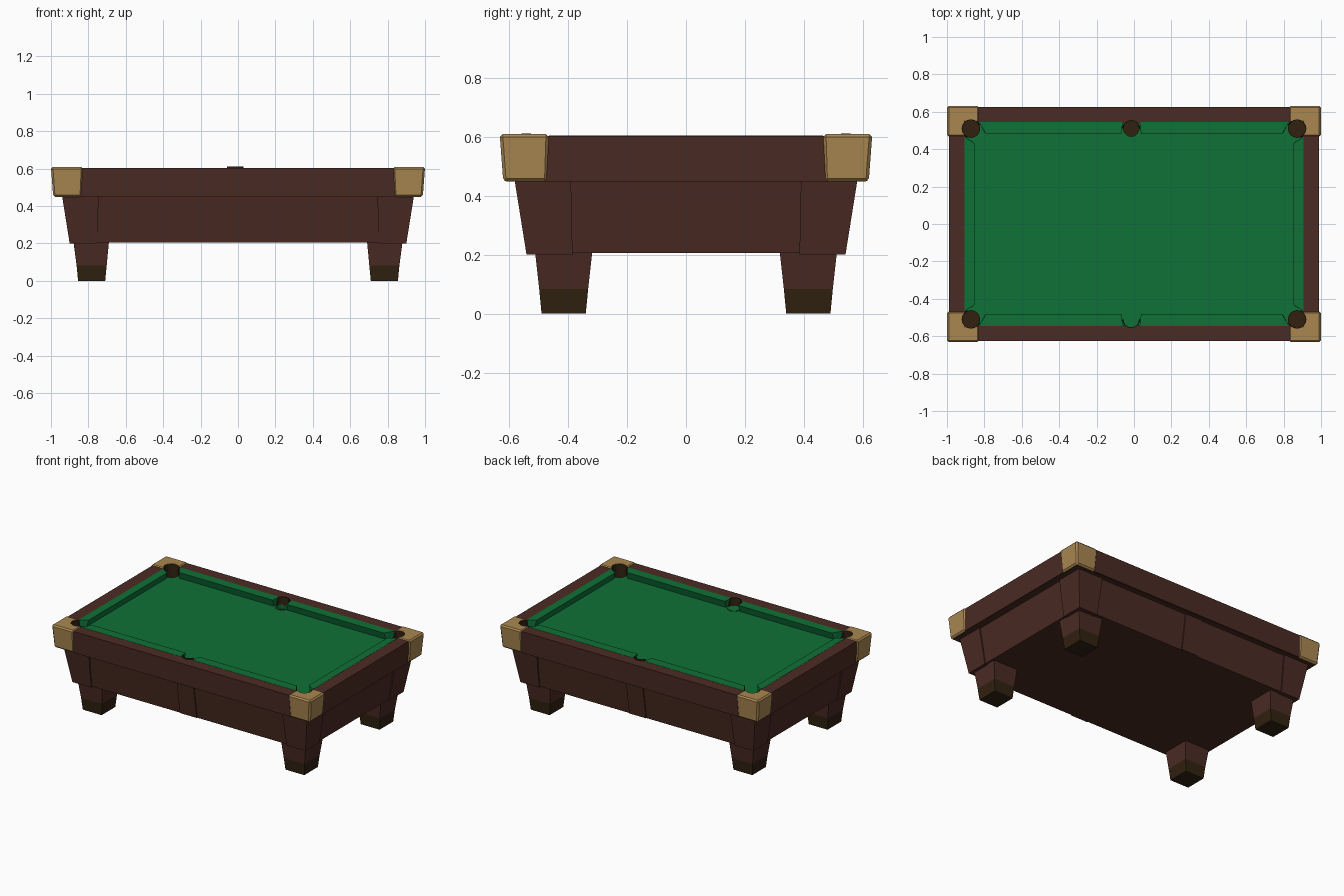
import bpy, bmesh, math

if "Cube" in bpy.data.objects:
    bpy.data.objects.remove(bpy.data.objects["Cube"])


def material(name, rgb):
    m = bpy.data.materials.new(name)
    m.diffuse_color = (*rgb, 1)
    m.use_nodes = True
    m.node_tree.nodes["Principled BSDF"].inputs["Base Color"].default_value = m.diffuse_color
    return m


WOOD = material("dark_red_wood", (0.071, 0.024, 0.017))
TAN = material("tan_corner", (0.40, 0.242, 0.083))
CLOTH = material("green_cloth", (0.0045, 0.165, 0.038))
DARK = material("dark_brown", (0.031, 0.0155, 0.0055))


def finish(name, bm, mat):
    bmesh.ops.recalc_face_normals(bm, faces=bm.faces)
    me = bpy.data.meshes.new(name)
    bm.to_mesh(me)
    bm.free()
    me.materials.append(mat)
    ob = bpy.data.objects.new(name, me)
    bpy.context.collection.objects.link(ob)
    return ob


def loft(name, low, high, z0, z1, mat, bevel=0):
    """Solid between two matching outlines."""
    bm = bmesh.new()
    a = [bm.verts.new((x, y, z0)) for x, y in low]
    b = [bm.verts.new((x, y, z1)) for x, y in high]
    bm.faces.new(a)
    bm.faces.new(b)
    n = len(a)
    for i in range(n):
        j = (i + 1) % n
        bm.faces.new((a[i], a[j], b[j], b[i]))
    ob = finish(name, bm, mat)
    if bevel:
        mod = ob.modifiers.new("bevel", 'BEVEL')
        mod.width = bevel
        mod.segments = 1
    return ob


def rect(x0, x1, y0, y1):
    return [(x0, y0), (x1, y0), (x1, y1), (x0, y1)]


def flip(pts, sx, sy):
    return [(x * sx, y * sy) for x, y in pts]


def circle(cx, cy, r, n=16):
    return [(cx + r * math.cos(2 * math.pi * i / n),
             cy + r * math.sin(2 * math.pi * i / n)) for i in range(n)]


def cut(ob, cx, cy, r):
    """Cut a round pocket hole, then remove the cutter."""
    c = loft("cutter", circle(cx, cy, r), circle(cx, cy, r), 0.462, 0.7, DARK)
    c.data.materials.clear()
    c.data.materials.append(ob.data.materials[0])
    mod = ob.modifiers.new("pocket", 'BOOLEAN')
    mod.operation = 'DIFFERENCE'
    mod.solver = 'EXACT'
    mod.object = c
    bpy.context.view_layer.objects.active = ob
    for m in list(ob.modifiers):
        bpy.ops.object.modifier_apply(modifier=m.name)
    bpy.data.objects.remove(c)


def cup(name, cx, cy, r, out, spread, floor_z, rim_z, low_z):
    """Pocket liner: tall on the outer side, bed height at the mouth."""
    bm = bmesh.new()
    n = 16
    a, b = [], []
    for i, (x, y) in enumerate(circle(cx, cy, r, n)):
        d = math.cos(2 * math.pi * i / n - out)
        a.append(bm.verts.new((x, y, floor_z)))
        b.append(bm.verts.new((x, y, rim_z if d > spread else low_z)))
    bm.faces.new(a)
    for i in range(n):
        j = (i + 1) % n
        bm.faces.new((a[i], b[i], b[j], a[j]))
    ob = finish(name, bm, DARK)
    bm = bmesh.new()
    bm.from_mesh(ob.data)
    if min(bm.faces, key=lambda f: f.calc_center_median().z).normal.z < 0:
        bmesh.ops.reverse_faces(bm, faces=bm.faces)
    bm.to_mesh(ob.data)
    bm.free()
    mod = ob.modifiers.new("thickness", 'SOLIDIFY')
    mod.thickness = 0.006
    mod.offset = -1
    return ob


BED = 0.557
PX, PY, PR = 0.872, 0.51, 0.05      # corner pockets
SX, SY, SR = -0.015, 0.51, 0.042    # side pockets
CORNERS = [(sx, sy) for sx in (-1, 1) for sy in (-1, 1)]

# cabinet body and the plate under the rails
loft("cabinet", rect(-.893, .893, -.534, .534), rect(-.932, .932, -.573, .573),
     0.205, 0.455, WOOD)
loft("under_rail_plate", rect(-.978, .978, -.608, .608),
     rect(-.978, .978, -.608, .608), 0.448, 0.462, WOOD)

# playing bed with pocket holes
bed = loft("bed", rect(-.905, .905, -.56, .56), rect(-.905, .905, -.56, .56),
           0.53, BED, CLOTH)
for sx, sy in CORNERS:
    cut(bed, sx * PX, sy * PY, PR)
cut(bed, SX, SY, SR)

for s, side in ((-1, "front"), (1, "back")):
    # long rail, notched at the side pocket
    r = loft(side + "_rail", flip(rect(-.84, .84, .54, .615), 1, s),
             flip(rect(-.84, .84, .54, .625), 1, s), 0.45, 0.603, WOOD)
    cut(r, SX, s * SY, SR + 0.006)
    # side pocket
    floor = 0.48 if s > 0 else 0.55
    c = cup(side + "_side_pocket", SX, s * SY, SR, s * math.pi / 2, 0.1,
            floor, 0.611, BED)
    if s < 0:   # the cloth shows through the front pocket
        loft("front_pocket_floor", circle(SX, -SY, SR), circle(SX, -SY, SR),
             0.552, 0.559, CLOTH)
    # long cushions either side of the side pocket
    for k, x0, x1 in (("left", -1, SX - .045), ("right", 1, SX + .045)):
        e = -.008 if x0 < 0 else .008
        top = [(x0 * .83, .545), (x0 * .79, .48), (x1 + e, .48), (x1, .545)]
        low = [(x0 * .83, .545), (x0 * .80, .494), (x1 + e, .494), (x1, .545)]
        loft(f"{side}_{k}_cushion", flip(low, 1, s), flip(top, 1, s),
             BED - .005, 0.604, CLOTH)
    # thin middle panel on the cabinet
    loft(side + "_middle_panel", flip(rect(-.07, .06, .52, .541), 1, s),
         flip(rect(-.07, .06, .56, .579), 1, s), 0.206, 0.45, WOOD)

for s, side in ((-1, "left"), (1, "right")):
    # end rail and end cushion
    loft(side + "_end_rail", flip(rect(.90, .982, -.48, .48), s, 1),
         flip(rect(.90, .99, -.48, .48), s, 1), 0.45, 0.603, WOOD)
    loft(side + "_end_cushion",
         flip([(.905, -.465), (.905, .465), (.864, .44), (.864, -.44)], s, 1),
         flip([(.905, -.465), (.905, .465), (.85, .43), (.85, -.43)], s, 1),
         BED - .005, 0.604, CLOTH)

for sx, sy in CORNERS:
    tag = ("front_" if sy < 0 else "back_") + ("left" if sx < 0 else "right")
    # L-shaped corner cap around the pocket
    low = [(.988, .47), (.988, .62), (.835, .62), (.835, .54), (.90, .54), (.90, .47)]
    top = [(1, .465), (1, .632), (.828, .632), (.828, .54), (.90, .54), (.90, .465)]
    cap = loft(tag + "_corner_cap", flip(low, sx, sy), flip(top, sx, sy),
               0.449, 0.609, TAN, 0.01)
    cut(cap, sx * PX, sy * PY, PR)
    # corner pocket
    cup(tag + "_pocket", sx * PX, sy * PY, 0.046, math.atan2(sy, sx), -0.25,
        0.475, 0.606, BED)
    # cabinet corner post
    loft(tag + "_corner_post", flip(rect(.755, .90, .385, .541), sx, sy),
         flip(rect(.745, .94, .39, .581), sx, sy), 0.2, 0.45, WOOD)
    # leg and dark foot
    mid = flip(rect(.702, .863, .332, .498), sx, sy)
    loft(tag + "_leg", mid, flip(rect(.69, .88, .318, .512), sx, sy),
         0.083, 0.21, WOOD)
    loft(tag + "_foot", flip(rect(.71, .855, .34, .49), sx, sy), mid,
         0, 0.083, DARK)
